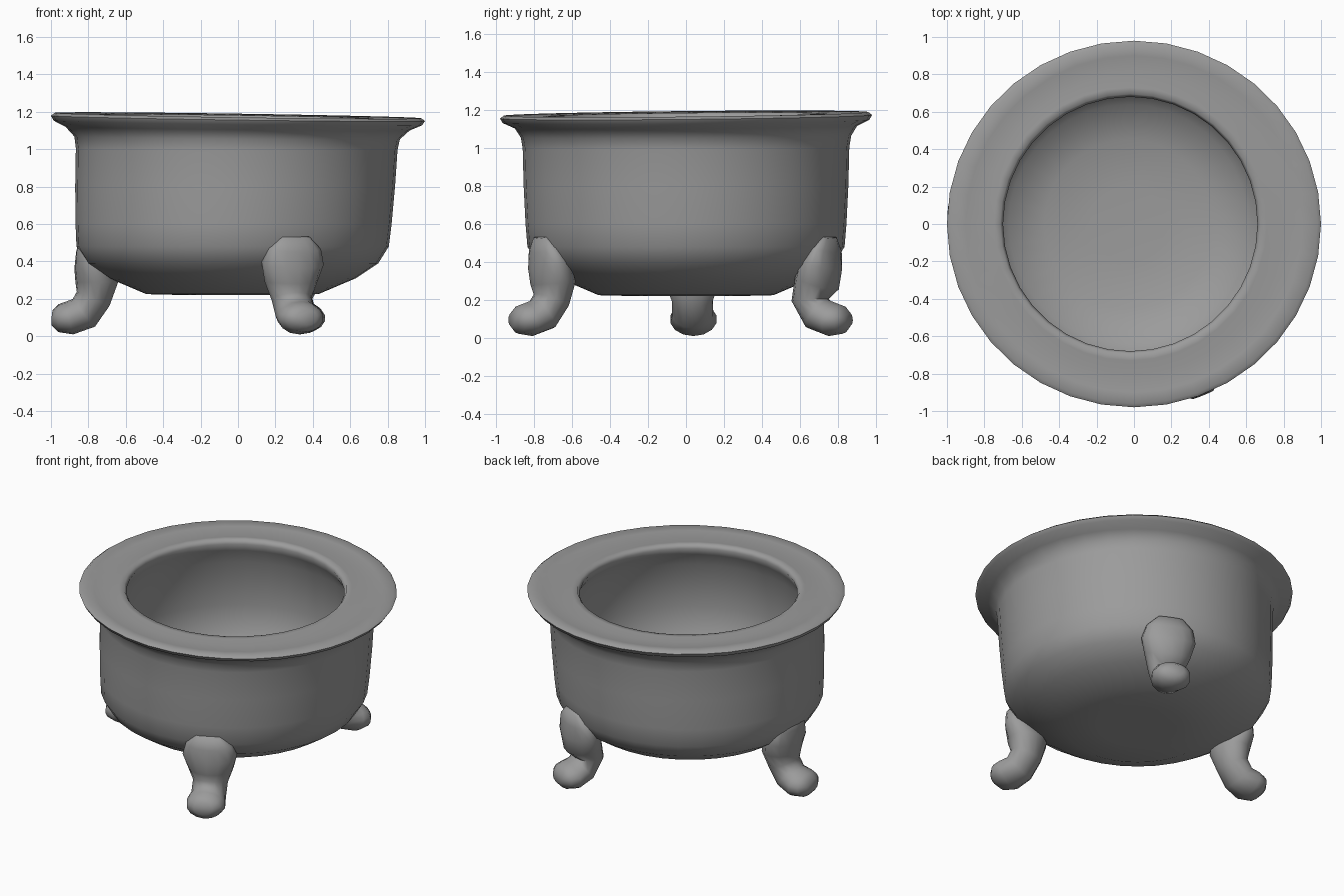
import bpy
import bmesh
from math import cos, sin, radians, tau
from mathutils import Vector

cube = bpy.data.objects.get("Cube")
if cube:
    bpy.data.objects.remove(cube, do_unlink=True)

stone = bpy.data.materials.new("grey_stone")
stone.use_nodes = True
GREY = (0.33, 0.33, 0.33, 1)
stone.diffuse_color = GREY
stone.node_tree.nodes["Principled BSDF"].inputs["Base Color"].default_value = GREY


def loft(name, rings):
    """Skin closed rings into one smooth, capped tube."""
    bm = bmesh.new()
    loops = [[bm.verts.new(p) for p in ring] for ring in rings]
    for a, b in zip(loops, loops[1:]):
        for i in range(len(a)):
            j = (i + 1) % len(a)
            bm.faces.new((a[i], a[j], b[j], b[i]))
    bm.faces.new(loops[0])
    bm.faces.new(loops[-1])
    bmesh.ops.recalc_face_normals(bm, faces=bm.faces)
    mesh = bpy.data.meshes.new(name)
    bm.to_mesh(mesh)
    bm.free()
    mesh.materials.append(stone)
    obj = bpy.data.objects.new(name, mesh)
    bpy.context.collection.objects.link(obj)
    bpy.ops.object.select_all(action="DESELECT")
    obj.select_set(True)
    bpy.context.view_layer.objects.active = obj
    bpy.ops.object.shade_smooth_by_angle(angle=radians(60))
    return obj


# Bowl: radius, height from the outer base over the rim and down inside
profile = [
    (0.25, 0.22), (0.46, 0.225), (0.66, 0.31), (0.78, 0.39), (0.835, 0.48),
    (0.845, 0.6), (0.855, 0.8), (0.86, 1.0), (0.87, 1.06), (0.92, 1.11),
    (0.985, 1.14), (1.0, 1.165), (0.98, 1.18), (0.9, 1.172), (0.8, 1.165),
    (0.73, 1.175), (0.695, 1.175), (0.68, 1.15), (0.7, 1.1), (0.755, 1.0),
    (0.77, 0.7), (0.74, 0.52), (0.64, 0.4), (0.45, 0.33), (0.2, 0.315),
]


def bowl_ring(r, z, n=36):
    # The base sits slightly off centre and the rim leans a little
    shift = -0.03 + 0.03 * max(0, z - 0.45) / 0.72
    if r < 0.75 and z > 0.9:
        shift = -0.02
    lean = max(0, (z - 0.9) / 0.28)
    ring = []
    for i in range(n):
        c, s = cos(tau * i / n), sin(tau * i / n)
        ring.append((shift + r * c, 0.98 * r * s if r > 0.9 else r * s,
                     z + lean * r * (0.01 * s - 0.015 * c)))
    return ring


loft("bowl", [bowl_ring(r, z) for r, z in profile])

# Legs: reach, height, half depth, half width from the hip to the toe
leg_path = [
    (0.83, 0.53, 0.02, 0.08), (0.81, 0.47, 0.06, 0.15),
    (0.78, 0.39, 0.10, 0.175), (0.755, 0.29, 0.115, 0.145),
    (0.765, 0.20, 0.095, 0.11), (0.815, 0.125, 0.095, 0.11),
    (0.89, 0.098, 0.09, 0.125), (0.95, 0.097, 0.075, 0.11),
    (0.985, 0.10, 0.04, 0.06),
]


def leg(name, angle, reach, n=14):
    out = Vector((cos(radians(angle)), sin(radians(angle)), 0))
    side = Vector((-out.y, out.x, 0))
    up = Vector((0, 0, 1))
    centres = [out * (r + (reach if z < 0.25 else 0)) + up * z
               for r, z, _, _ in leg_path]
    rings = []
    for k, c in enumerate(centres):
        along = centres[min(k + 1, len(centres) - 1)] - centres[max(k - 1, 0)]
        across = along.normalized().cross(side)
        _, _, depth, width = leg_path[k]
        rings.append([c + across * depth * cos(tau * i / n)
                      + side * width * sin(tau * i / n) for i in range(n)])
    loft(name, rings)


for name, angle, reach in (("right_leg", 177.5, 0.01),
                           ("front_left_leg", -68, 0.0),
                           ("back_left_leg", 66, -0.05)):
    leg(name, angle, reach)
